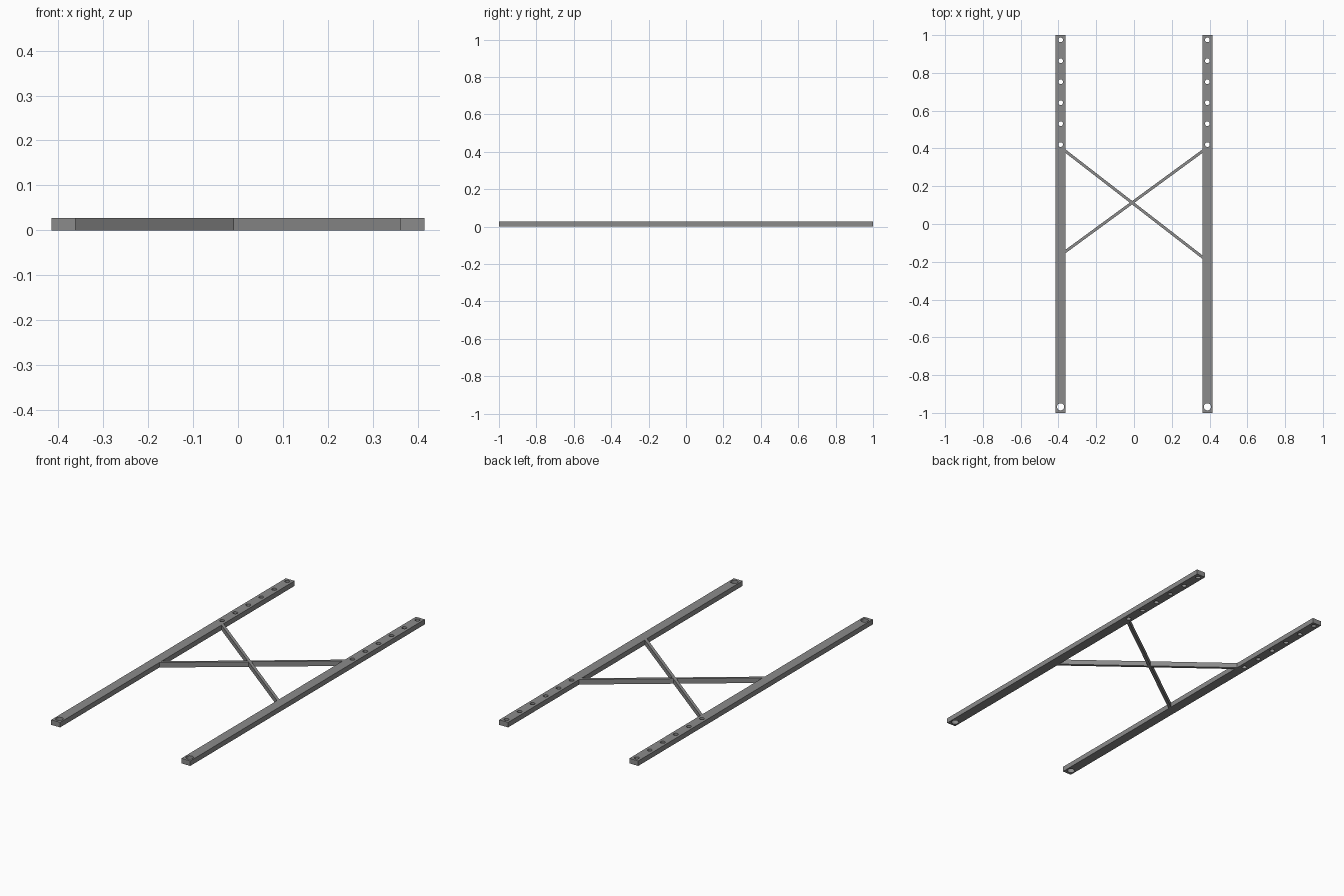
import bpy, bmesh, math
from mathutils import Matrix

if "Cube" in bpy.data.objects:
    bpy.data.objects.remove(bpy.data.objects["Cube"])

H = 0.027                 # height of every bar
RAIL_X, RAIL_W = 0.3885, 0.053
INNER = RAIL_X - RAIL_W / 2

steel = bpy.data.materials.new("grey steel")
steel.diffuse_color = (0.26, 0.26, 0.26, 1)
steel.use_nodes = True
steel.node_tree.nodes["Principled BSDF"].inputs["Base Color"].default_value = steel.diffuse_color


def add_object(name, bm):
    bmesh.ops.recalc_face_normals(bm, faces=bm.faces)
    mesh = bpy.data.meshes.new(name)
    bm.to_mesh(mesh)
    bm.free()
    mesh.materials.append(steel)
    obj = bpy.data.objects.new(name, mesh)
    bpy.context.collection.objects.link(obj)
    return obj


def prism(name, outline):
    """Extrude a plan outline from the ground to the bar height."""
    bm = bmesh.new()
    base = bm.faces.new([bm.verts.new((x, y, 0)) for x, y in outline])
    top = bmesh.ops.extrude_face_region(bm, geom=[base])["geom"]
    bmesh.ops.translate(bm, vec=(0, 0, H),
                        verts=[v for v in top if isinstance(v, bmesh.types.BMVert)])
    return add_object(name, bm)


def drilled_rail(name, x):
    w = RAIL_W / 2
    rail = prism(name, [(x - w, -1), (x + w, -1), (x + w, 1), (x - w, 1)])
    # six small adjustment holes and one larger pivot hole
    holes = [(0.42 + 0.111 * i, 0.0125) for i in range(6)] + [(-0.968, 0.019)]
    bm = bmesh.new()
    for y, r in holes:
        bmesh.ops.create_cone(bm, cap_ends=True, segments=32, radius1=r, radius2=r,
                              depth=0.1, matrix=Matrix.Translation((x, y, H / 2)))
    cutter = add_object(name + "_hole_cutter", bm)
    cutter.hide_render = True
    mod = rail.modifiers.new("holes", 'BOOLEAN')
    mod.operation, mod.solver, mod.object = 'DIFFERENCE', 'EXACT', cutter
    bpy.context.view_layer.objects.active = rail
    rail.select_set(True)
    bpy.ops.object.modifier_apply(modifier=mod.name)
    bpy.data.objects.remove(cutter)
    bpy.ops.object.shade_smooth_by_angle(angle=math.radians(30))
    rail.select_set(False)


def brace(name, y_left, y_right, thickness=0.015):
    # ends are mitred flush with the inner sides of the rails
    slope = (y_right - y_left) / (2 * INNER)
    d = thickness / 2 * math.hypot(1, slope)
    prism(name, [(-INNER, y_left - d), (INNER, y_right - d),
                 (INNER, y_right + d), (-INNER, y_left + d)])


drilled_rail("left_rail", -RAIL_X)
drilled_rail("right_rail", RAIL_X)
brace("falling_brace", 0.385, -0.175)
brace("rising_brace", -0.145, 0.385)
